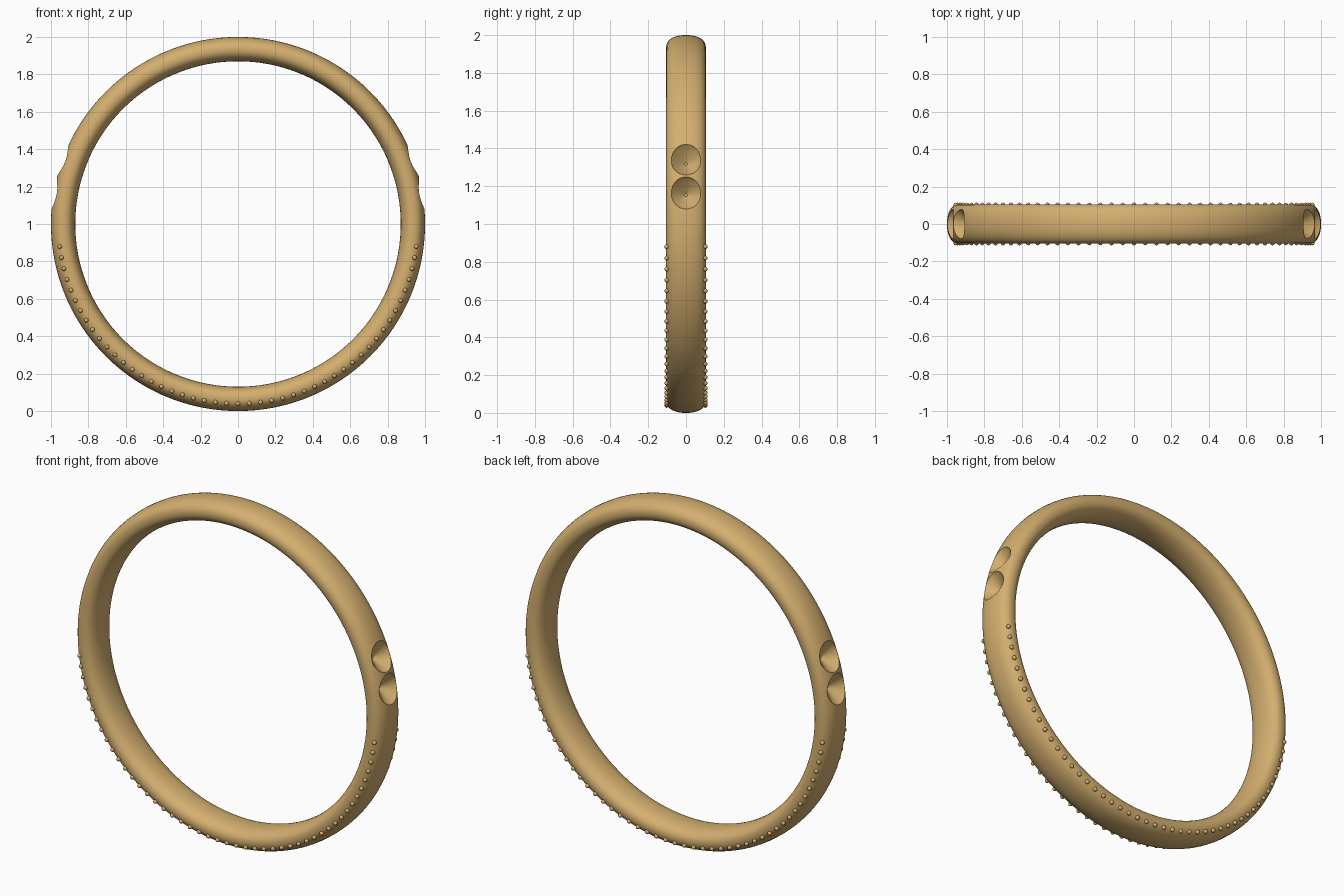
import bpy, bmesh
from math import sin, cos, pi, radians, copysign
from mathutils import Matrix, Vector

if "Cube" in bpy.data.objects:
    bpy.data.objects.remove(bpy.data.objects["Cube"])

gold = bpy.data.materials.new("gold")
gold.diffuse_color = (0.66, 0.43, 0.16, 1)
gold.use_nodes = True
gold.node_tree.nodes["Principled BSDF"].inputs["Base Color"].default_value = gold.diffuse_color
CENTRE = Vector((0, 0, 1))


def add_object(name, bm):
    bmesh.ops.recalc_face_normals(bm, faces=bm.faces)
    mesh = bpy.data.meshes.new(name)
    bm.to_mesh(mesh)
    bm.free()
    ob = bpy.data.objects.new(name, mesh)
    bpy.context.collection.objects.link(ob)
    mesh.materials.append(gold)
    return ob


def smooth(ob):
    bpy.ops.object.select_all(action='DESELECT')
    ob.select_set(True)
    bpy.context.view_layer.objects.active = ob
    bpy.ops.object.shade_smooth_by_angle(angle=radians(30))


def grid_faces(bm, rings, closed):
    n, m = len(rings), len(rings[0])
    for i in range(n if closed else n - 1):
        a, b = rings[i], rings[(i + 1) % n]
        for j in range(m):
            k = (j + 1) % m
            bm.faces.new((a[j], a[k], b[k], b[j]))


# band: rounded oval section swept round the y axis
def spow(v, p):
    return copysign(abs(v) ** p, v)


section = []
for j in range(40):
    t = 2 * pi * j / 40
    section.append((0.935 + 0.065 * spow(sin(t), 0.88),
                    0.105 * spow(cos(t), 0.88)))
bm = bmesh.new()
rings = []
for i in range(192):
    a = 2 * pi * i / 192
    rings.append([bm.verts.new((r * cos(a), y, 1 + r * sin(a)))
                  for r, y in section])
grid_faces(bm, rings, True)
band = add_object("ring_band", bm)

# conical stone seats, two on each shoulder: (distance from centre, radius)
seat_profile = [(0.924, 0.008), (0.978, 0.075), (0.996, 0.086), (1.04, 0.105)]
bm = bmesh.new()
for deg in (9.5, 20.0, 160.0, 170.5):
    turn = Matrix.Translation(CENTRE) @ Matrix.Rotation(-radians(deg), 4, 'Y')
    rings = [[bm.verts.new(turn @ Vector((d, r * cos(2 * pi * k / 48),
                                          r * sin(2 * pi * k / 48))))
              for k in range(48)] for d, r in seat_profile]
    grid_faces(bm, rings, False)
    bm.faces.new(rings[0])
    bm.faces.new(rings[-1])
cutter = add_object("seat_cutter", bm)
cutter.hide_render = True

mod = band.modifiers.new("stone_seats", 'BOOLEAN')
mod.operation = 'DIFFERENCE'
mod.solver = 'EXACT'
mod.object = cutter
bpy.context.view_layer.objects.active = band
bpy.ops.object.modifier_apply(modifier=mod.name)
bpy.data.objects.remove(cutter)
smooth(band)

# rows of small beads along both edges of the lower half
for side, name in ((-1, "front_beads"), (1, "back_beads")):
    bm = bmesh.new()
    for i in range(47):
        a = -radians(7.2 + 3.6 * i)
        pos = CENTRE + Vector((0.961 * cos(a), side * 0.102, 0.961 * sin(a)))
        bmesh.ops.create_uvsphere(bm, u_segments=16, v_segments=10,
                                  radius=0.012,
                                  matrix=Matrix.Translation(pos))
    smooth(add_object(name, bm))
